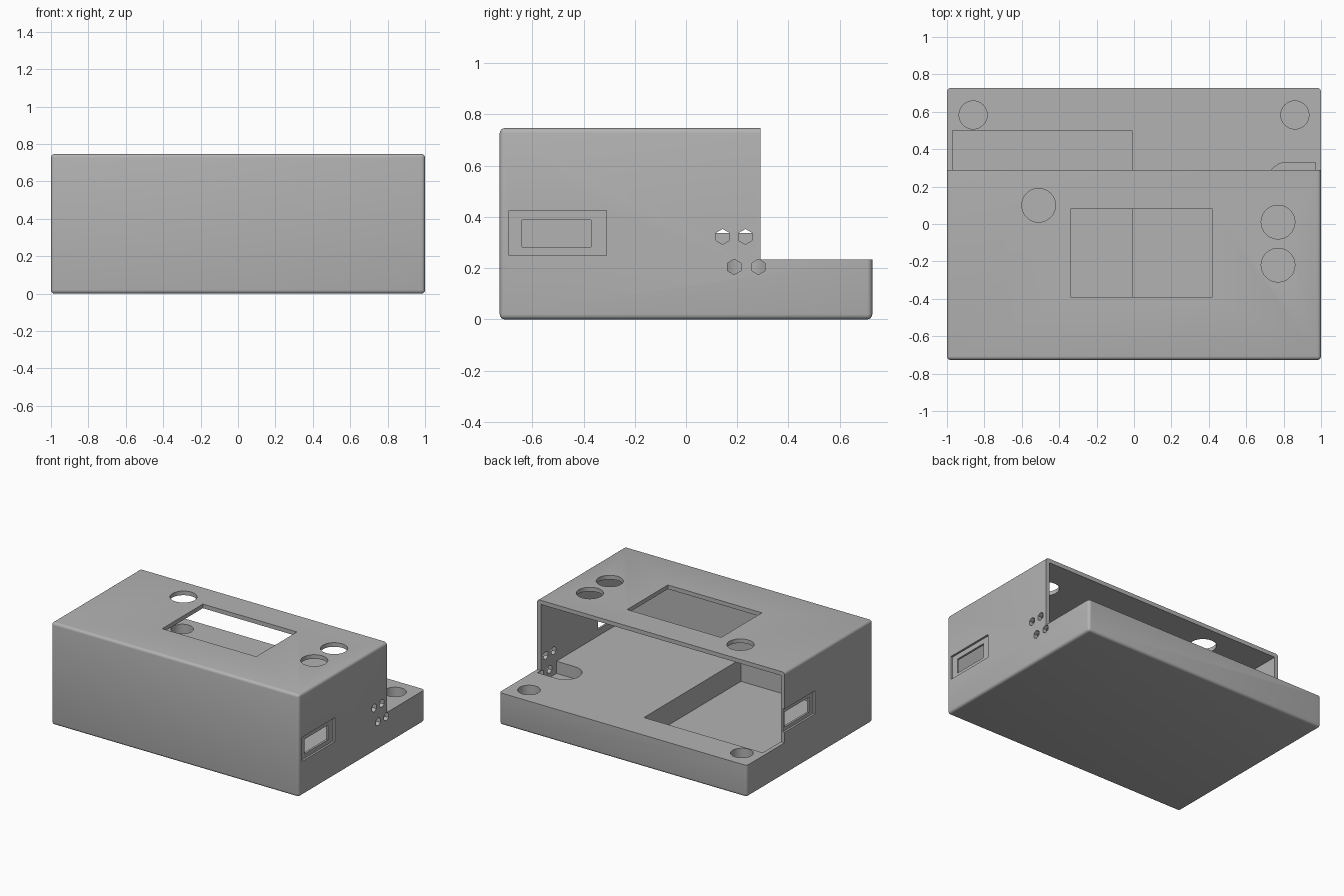
import bpy, bmesh
from math import pi, cos, sin
from mathutils import Vector

cube = bpy.data.objects.get("Cube")
if cube:
    bpy.data.objects.remove(cube, do_unlink=True)

WIDTH, DEPTH, HEIGHT = 2.0, 1.454, 0.747
WALL, BASE_TOP, STEP_Y = 0.03, 0.234, 0.29
HOLE_FLOOR = 0.07

grey = bpy.data.materials.new("plain grey")
grey.use_nodes = True
colour = (0.45, 0.45, 0.45, 1)
grey.diffuse_color = colour
grey.node_tree.nodes["Principled BSDF"].inputs["Base Color"].default_value = colour


def prism(name, outline, low, high, axis="Z"):
    """Extrude a flat outline along Z (x, y points) or along X (y, z points)."""
    bm = bmesh.new()
    place = (lambda a, b: (a, b, low)) if axis == "Z" else (lambda a, b: (low, a, b))
    face = bm.faces.new([bm.verts.new(place(a, b)) for a, b in outline])
    out = bmesh.ops.extrude_face_region(bm, geom=[face])
    move = Vector((0, 0, high - low)) if axis == "Z" else Vector((high - low, 0, 0))
    bmesh.ops.translate(bm, vec=move, verts=[v for v in out["geom"] if isinstance(v, bmesh.types.BMVert)])
    bmesh.ops.recalc_face_normals(bm, faces=bm.faces)
    mesh = bpy.data.meshes.new(name)
    bm.to_mesh(mesh)
    bm.free()
    mesh.materials.append(grey)
    obj = bpy.data.objects.new(name, mesh)
    bpy.context.collection.objects.link(obj)
    return obj


def rect(a0, a1, b0, b1):
    return [(a0, b0), (a1, b0), (a1, b1), (a0, b1)]


def arc(a, b, r, n, start=0.0, sweep=2 * pi, closed=True):
    steps = n if closed else n - 1
    return [(a + r * cos(start + sweep * i / steps), b + r * sin(start + sweep * i / steps)) for i in range(n)]


def apply(obj, mod):
    bpy.ops.object.select_all(action="DESELECT")
    bpy.context.view_layer.objects.active = obj
    obj.select_set(True)
    bpy.ops.object.modifier_apply(modifier=mod.name)


# Rounded block that the enclosure is cut from
X, Y = WIDTH / 2, DEPTH / 2
body = prism("enclosure", rect(-X, X, -Y, Y), 0, HEIGHT)
bevel = body.modifiers.new("rounding", "BEVEL")
bevel.width, bevel.segments = 0.02, 4
apply(body, bevel)


def cut(outline, low, high, axis="Z"):
    cutter = prism("cutter", outline, low, high, axis)
    cutter.hide_render = True
    mod = body.modifiers.new("cut", "BOOLEAN")
    mod.operation, mod.solver, mod.object = "DIFFERENCE", "EXACT", cutter
    apply(body, mod)
    bpy.data.objects.remove(cutter, do_unlink=True)


# Open rear step and the hollow under the roof
cut(rect(-2, 2, STEP_Y, 2), BASE_TOP, 2)
cut(rect(-X + WALL, X - WALL, -Y + WALL, 2), BASE_TOP, HEIGHT - WALL)

# Deep board pocket and round-ended connector pocket in the floor
cut(rect(-X + WALL, -0.01, -0.62, 0.5), HOLE_FLOOR, 0.4)
cut(arc(0.82, 0.22, 0.11, 25, pi / 2, pi, False) + [(X - WALL, 0.11), (X - WALL, 0.33)], 0.145, 0.4)

# Blind corner holes in the base
for side in (-1, 1):
    cut(arc(side * 0.86, 0.583, 0.075, 48), HOLE_FLOOR, 0.4)

# Roof window and round button holes
cut(rect(-0.34, 0.42, -0.39, 0.08), 0.6, 1)
for x, y in ((0.77, 0.01), (0.77, -0.22), (-0.51, 0.10)):
    cut(arc(x, y, 0.09, 48), 0.6, 1)

# Recessed port openings, one in each side wall
cut(rect(-0.69, -0.31, 0.25, 0.425), X - 0.015, 1.2, "X")
cut(rect(-0.64, -0.37, 0.282, 0.389), 0.9, 1.2, "X")
cut(rect(-0.06, 0.32, 0.31, 0.48), -1.2, -X + 0.015, "X")
cut(rect(-0.01, 0.27, 0.337, 0.447), -1.2, -0.9, "X")

# Hexagonal cable holes
for y, z in ((0.143, 0.323), (0.232, 0.323), (0.188, 0.205), (0.283, 0.205)):
    cut(arc(y, z, 0.03, 6, pi / 2), 0.9, 1.2, "X")

bpy.ops.object.select_all(action="DESELECT")
body.select_set(True)
bpy.context.view_layer.objects.active = body
bpy.ops.object.shade_smooth_by_angle(angle=pi / 6)
